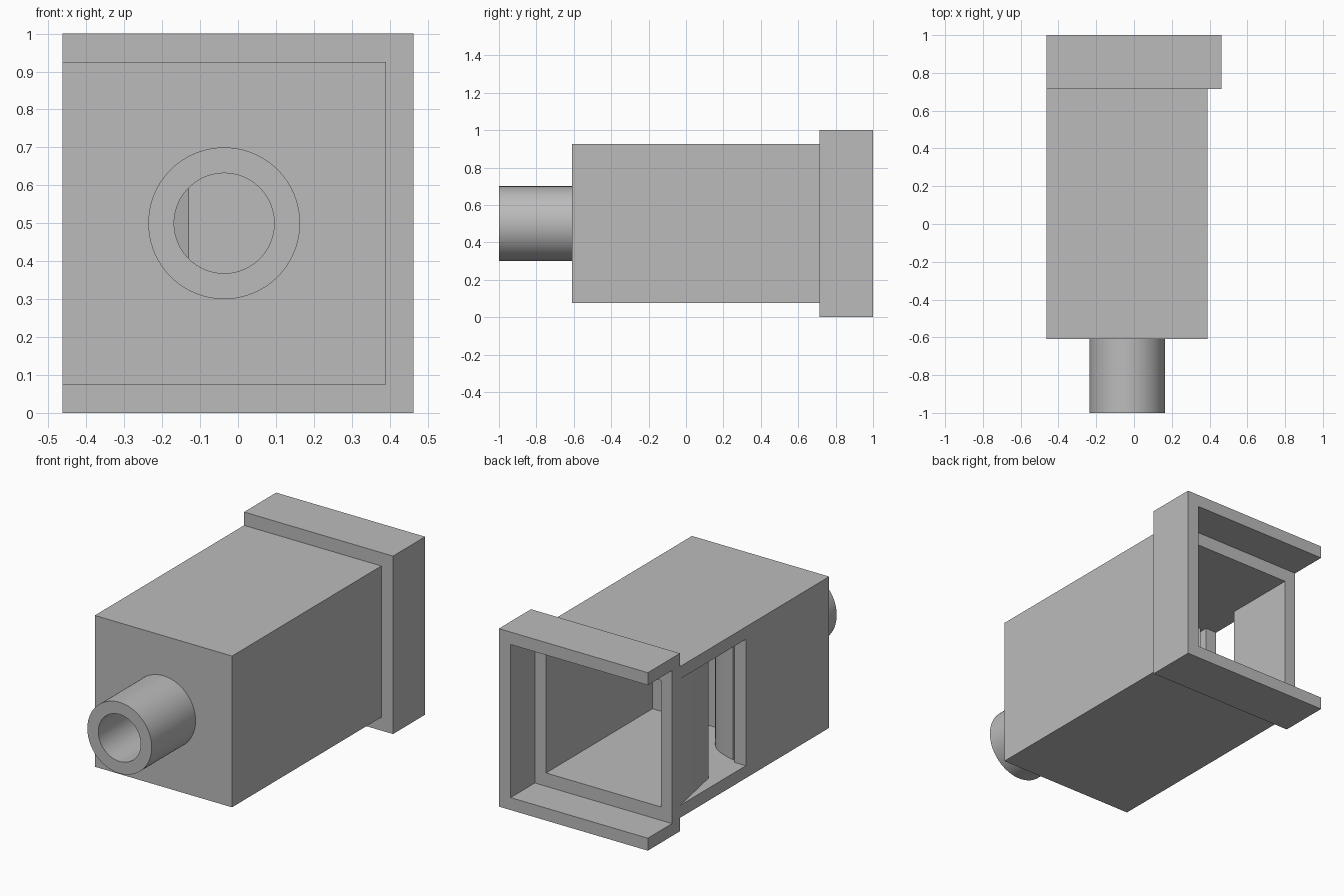
import bpy, math
from mathutils import Matrix

old = bpy.data.objects.get("Cube")
if old:
    bpy.data.objects.remove(old, do_unlink=True)

import bmesh

grey = bpy.data.materials.new("plain grey")
grey.use_nodes = True
colour = (0.5, 0.5, 0.5, 1)
grey.diffuse_color = colour
grey.node_tree.nodes["Principled BSDF"].inputs["Base Color"].default_value = colour

# Main dimensions
T = 0.07                        # wall thickness
LEFT, RIGHT = 0.39, -0.463      # body sides
FRONT, STEP, BACK = -0.61, 0.715, 1.0
LOW, HIGH = 0.075, 0.925        # body underside and top
IN_LOW, IN_HIGH = LOW + T, HIGH - T
IN_LEFT, IN_RIGHT = LEFT - T, RIGHT + T
AXIS_X, AXIS_Z = (LEFT + RIGHT) / 2, 0.5


def finish(name, bm):
    bmesh.ops.recalc_face_normals(bm, faces=bm.faces)
    mesh = bpy.data.meshes.new(name)
    bm.to_mesh(mesh)
    bm.free()
    mesh.materials.append(grey)
    obj = bpy.data.objects.new(name, mesh)
    bpy.context.collection.objects.link(obj)
    return obj


def prism(name, outline, z0, z1):
    """Extrude a plan outline upwards."""
    bm = bmesh.new()
    face = bm.faces.new([bm.verts.new((x, y, z0)) for x, y in outline])
    top = bmesh.ops.extrude_face_region(bm, geom=[face])["geom"]
    verts = [v for v in top if isinstance(v, bmesh.types.BMVert)]
    bmesh.ops.translate(bm, verts=verts, vec=(0, 0, z1 - z0))
    return finish(name, bm)


def box(name, x0, x1, y0, y1, z0, z1):
    return prism(name, [(x0, y0), (x1, y0), (x1, y1), (x0, y1)], z0, z1)


def rod(name, radius, y0, y1):
    """Round bar along the y axis, centred on the front wall."""
    bm = bmesh.new()
    place = (Matrix.Translation((AXIS_X, (y0 + y1) / 2, AXIS_Z))
             @ Matrix.Rotation(math.pi / 2, 4, "X"))
    bmesh.ops.create_cone(bm, cap_ends=True, segments=96, radius1=radius,
                          radius2=radius, depth=y1 - y0, matrix=place)
    return finish(name, bm)


def combine(obj, other, operation):
    """Apply a boolean and discard the second shape."""
    mod = obj.modifiers.new("join", "BOOLEAN")
    mod.operation, mod.solver, mod.object = operation, "EXACT", other
    bpy.context.view_layer.update()
    graph = bpy.context.evaluated_depsgraph_get()
    mesh = bpy.data.meshes.new_from_object(obj.evaluated_get(graph))
    obj.modifiers.clear()
    obj.data = mesh
    bpy.data.objects.remove(other, do_unlink=True)


# Solid outside: body, collar and mouth tube
housing = box("housing", RIGHT, LEFT, FRONT, STEP + T / 2, LOW, HIGH)
combine(housing, box("collar", RIGHT, -RIGHT, STEP, BACK, 0, 1), "UNION")
combine(housing, rod("mouth_tube", 0.2, -1, FRONT + T / 2), "UNION")

# Collar recess, open at the back and on one side
combine(housing, box("recess", -1, LEFT, STEP + T, 2, T, 1 - T), "DIFFERENCE")
# Inner chamber, running out through the back
combine(housing, box("chamber", IN_RIGHT, IN_LEFT, FRONT + T, BACK - T,
                     IN_LOW, IN_HIGH), "DIFFERENCE")
# Bore of the tube
combine(housing, rod("bore", 0.132, -1.2, FRONT + 2 * T), "DIFFERENCE")
# Side window with a long sloping lip behind it
window = [(-0.38, 0.13), (-0.38, 0.36), (IN_RIGHT, 0.36), (-0.482, 0.814),
          (-0.6, 0.814), (-0.6, 0.13)]
combine(housing, prism("window", window, IN_LOW, IN_HIGH), "DIFFERENCE")

# Inner divider: flat wall, sloping front, rounded back, narrow slot at the side
bend, tip = (-0.13, -0.16), (-0.37, 0.11)
outline = [(IN_LEFT, bend[1] - T), (bend[0], bend[1] - T), (tip[0], 0.0), tip]
STEPS = 12
for i in range(1, STEPS + 1):
    t = i / STEPS
    bulge = 0.05 * math.sin(math.pi * t)
    outline.append((tip[0] + (bend[0] - tip[0]) * t + bulge,
                    tip[1] + (bend[1] - tip[1]) * t + bulge))
outline.append((IN_LEFT, bend[1]))
divider = prism("divider", outline, IN_LOW, IN_HIGH)

# Smooth the round surfaces, keep the corners crisp
bpy.ops.object.select_all(action="DESELECT")
for obj in (housing, divider):
    obj.select_set(True)
bpy.context.view_layer.objects.active = housing
bpy.ops.object.shade_smooth_by_angle(angle=math.radians(25))
